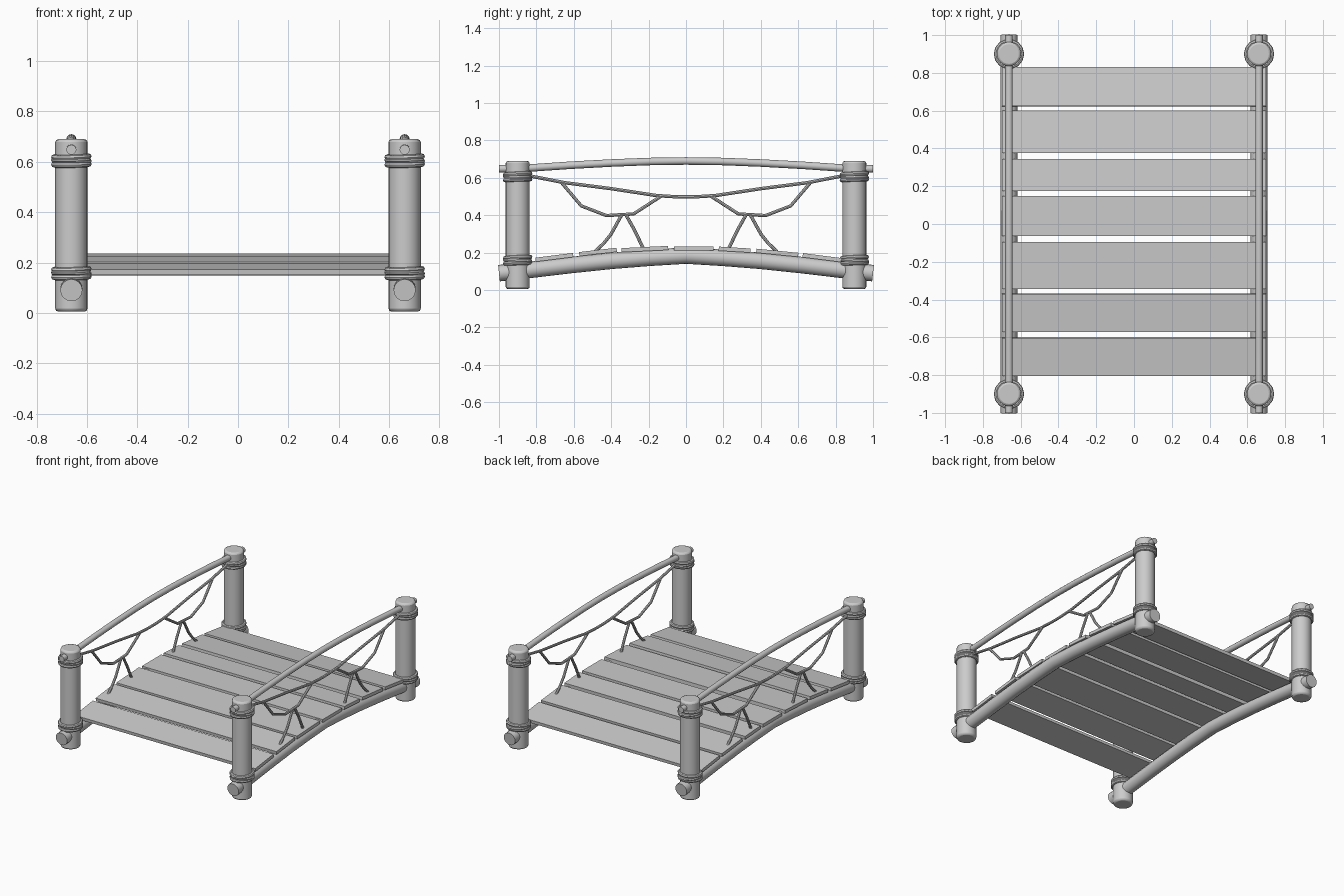
import bpy
from math import radians, atan2, hypot

if "Cube" in bpy.data.objects:
    bpy.data.objects.remove(bpy.data.objects["Cube"])

PX, PY = 0.662, 0.9   # post position


def smooth(obj, angle=40):
    bpy.ops.object.select_all(action='DESELECT')
    obj.select_set(True)
    bpy.context.view_layer.objects.active = obj
    bpy.ops.object.shade_smooth_by_angle(angle=radians(angle))


def tube(name, x, paths, radius, res):
    """Round tubes along (y, z) paths in the plane at x."""
    cu = bpy.data.curves.new(name, 'CURVE')
    cu.dimensions = '3D'
    cu.bevel_depth, cu.bevel_resolution, cu.use_fill_caps = radius, res, True
    for path in paths:
        sp = cu.splines.new('POLY')
        sp.points.add(len(path) - 1)
        for p, (y, z) in zip(sp.points, path):
            p.co = (x, y, z, 1)
    obj = bpy.data.objects.new(name, cu)
    bpy.context.collection.objects.link(obj)
    bpy.ops.object.select_all(action='DESELECT')
    obj.select_set(True)
    bpy.context.view_layer.objects.active = obj
    bpy.ops.object.convert(target='MESH')
    obj = bpy.context.object
    smooth(obj)
    return obj


def flip(path):
    return [(-y, z) for y, z in path]


def arch(half):
    """Half path ending at y = 0, continued symmetrically."""
    return half + flip(half[:-1])[::-1]


# Paths for one half of each side
beam = arch([(-1, .09), (-.84, .107), (-.62, .133), (-.4, .156), (-.2, .172), (0, .184)])
rail = arch([(-1, .648), (-.84, .652), (-.62, .667), (-.4, .679), (-.2, .687), (0, .69)])
swag = arch([(-.85, .613), (-.65, .574), (-.4, .542), (-.157, .505), (-.06, .499), (0, .498)])
loop = [(-.665, .574), (-.56, .45), (-.425, .398), (-.28, .407), (-.136, .5)]
leg_a = [(-.345, .4), (-.4, .3), (-.44, .25), (-.487, .205)]
leg_b = [(-.32, .4), (-.275, .32), (-.225, .215)]

for side, sx in (("left", -1), ("right", 1)):
    x = sx * PX
    # Arched beam and handrail
    tube(side + "_beam", x, [beam], .044, 6)
    tube(side + "_handrail", x, [rail], .02, 4)
    # Hanging rope with looped ropes and ties
    tube(side + "_hanging_rope", x, [swag], .009, 2)
    tube(side + "_rope_loops", x,
         [q for p in (loop, leg_a, leg_b) for q in (p, flip(p))], .009, 2)

    for end, sy in (("front", -1), ("back", 1)):
        # Post
        bpy.ops.mesh.primitive_cylinder_add(vertices=24, radius=.064, depth=.685,
                                            location=(x, sy * PY, .3475))
        post = bpy.context.object
        post.name = f"{end}_{side}_post"
        bev = post.modifiers.new("Bevel", 'BEVEL')
        bev.width, bev.segments, bev.limit_method = .012, 2, 'ANGLE'
        smooth(post)
        # Rope bindings
        for place, zc in (("upper", .605), ("lower", .158)):
            for i, tilt in enumerate((2, -3, 3)):
                bpy.ops.mesh.primitive_torus_add(
                    major_segments=14, minor_segments=8,
                    major_radius=.069, minor_radius=.0115,
                    location=(x, sy * PY, zc + (i - 1) * .015),
                    rotation=(radians(tilt), radians(-tilt * .5), 0))
                ring = bpy.context.object
                ring.name = f"{end}_{side}_{place}_binding_{i + 1}"
                smooth(ring)

# Deck planks: y start, y end, top z at each
planks = [(-.804, -.603, .173, .198), (-.571, -.37, .203, .226),
          (-.344, -.095, .224, .236), (-.063, .148, .232, .232),
          (.175, .344, .232, .222), (.376, .6, .221, .199),
          (.624, .83, .197, .171)]
T = .022
for i, (y0, y1, z0, z1) in enumerate(planks):
    bpy.ops.mesh.primitive_cube_add(
        size=1, location=(0, (y0 + y1) / 2, (z0 + z1 - T) / 2),
        rotation=(atan2(z1 - z0, y1 - y0), 0, 0))
    plank = bpy.context.object
    plank.name = f"deck_plank_{i + 1}"
    plank.scale = (1.395, hypot(y1 - y0, z1 - z0), T)
